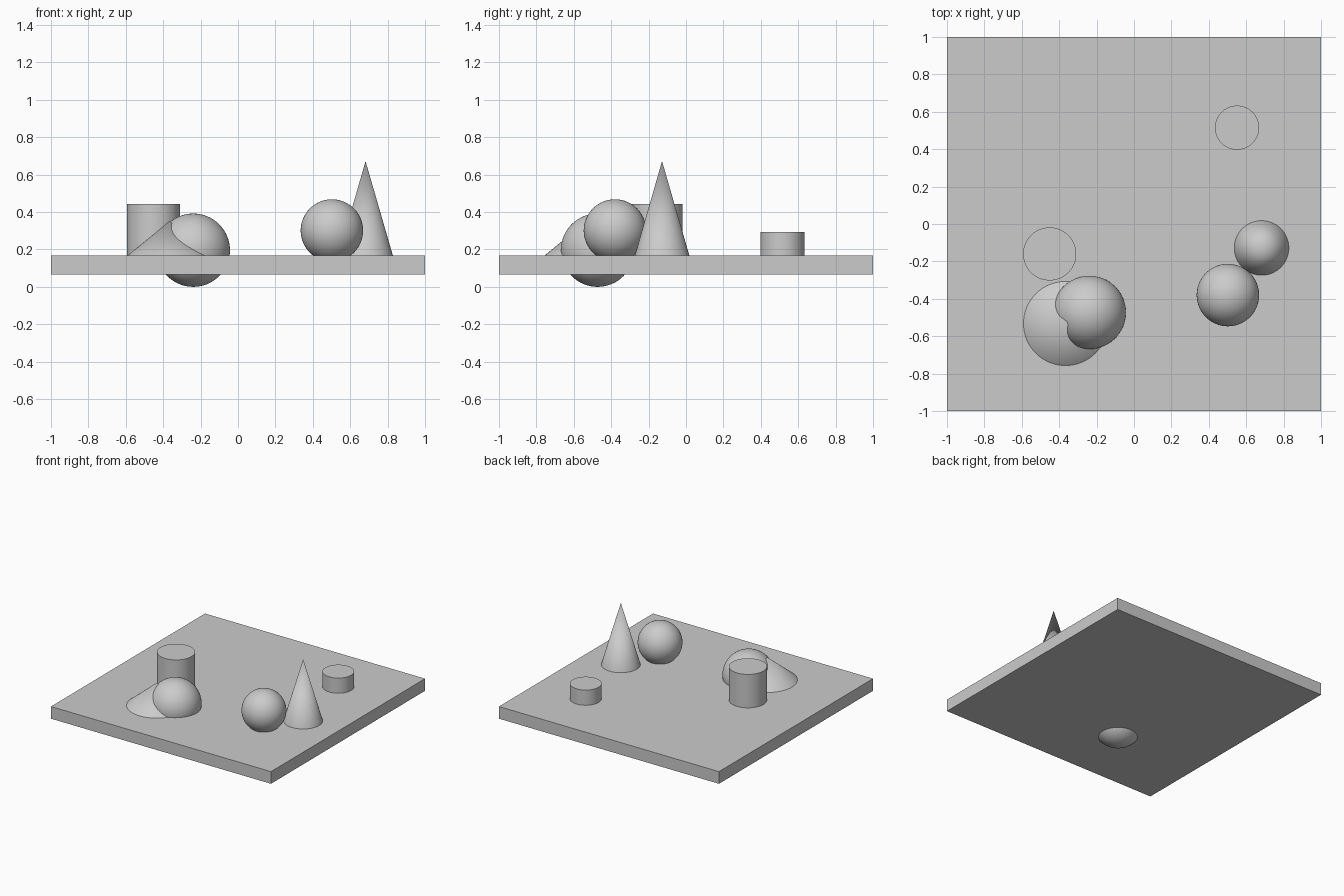
import bpy
import math

default = bpy.data.objects.get("Cube")
if default:
    bpy.data.objects.remove(default, do_unlink=True)

grey = bpy.data.materials.new("plain grey")
grey.use_nodes = True
grey.diffuse_color = (0.6, 0.6, 0.6, 1)
grey.node_tree.nodes["Principled BSDF"].inputs["Base Color"].default_value = (0.6, 0.6, 0.6, 1)

SLAB_BOTTOM, SLAB_TOP = 0.067, 0.167


def finish(name, smooth=True):
    obj = bpy.context.object
    obj.name = name
    obj.data.materials.append(grey)
    if smooth:
        bpy.ops.object.shade_smooth_by_angle(angle=math.radians(40))


def ball(name, x, y, z, radius):
    bpy.ops.mesh.primitive_uv_sphere_add(segments=64, ring_count=32, radius=radius, location=(x, y, z))
    finish(name)


def cylinder(name, x, y, radius, top):
    height = top - SLAB_TOP
    bpy.ops.mesh.primitive_cylinder_add(vertices=64, radius=radius, depth=height,
                                        location=(x, y, SLAB_TOP + height / 2))
    finish(name)


def cone(name, x, y, radius, top):
    height = top - SLAB_TOP
    bpy.ops.mesh.primitive_cone_add(vertices=64, radius1=radius, radius2=0, depth=height,
                                    location=(x, y, SLAB_TOP + height / 2))
    finish(name)


# Square base slab
bpy.ops.mesh.primitive_cube_add(size=1, location=(0, 0, (SLAB_BOTTOM + SLAB_TOP) / 2))
bpy.context.object.scale = (2, 2, SLAB_TOP - SLAB_BOTTOM)
bpy.ops.object.transform_apply(location=False, rotation=False, scale=True)
finish("base_slab", smooth=False)

# Solids standing on the slab; the sunken ball pokes out underneath
ball("sunken_ball", -0.239, -0.473, 0.196, 0.196)
ball("resting_ball", 0.502, -0.38, 0.301, 0.167)
cylinder("tall_cylinder", -0.451, -0.16, 0.142, 0.442)
cylinder("short_cylinder", 0.551, 0.515, 0.118, 0.292)
cone("low_cone", -0.366, -0.532, 0.225, 0.352)
cone("tall_cone", 0.682, -0.128, 0.146, 0.672)
